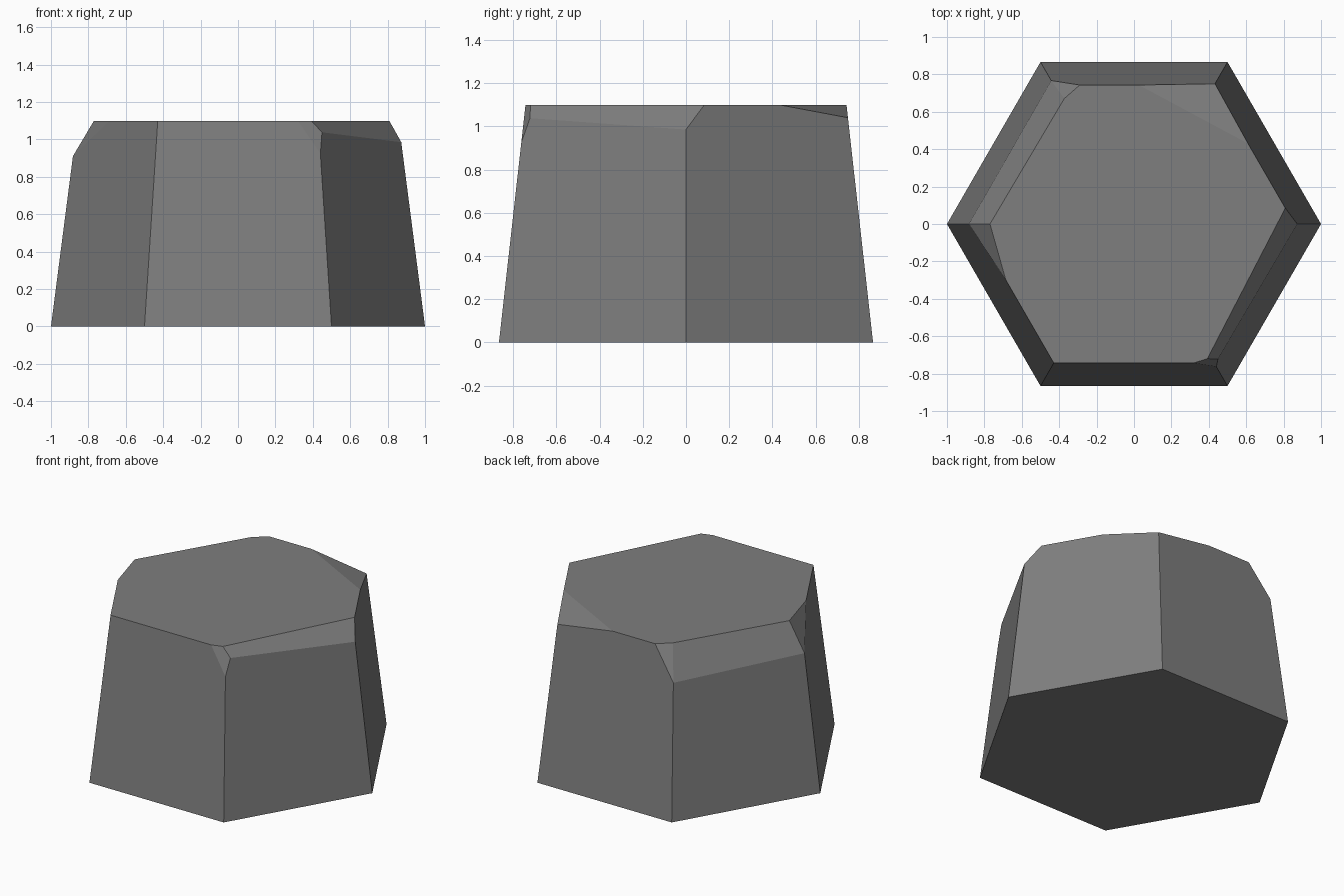
import bpy, bmesh, math
from mathutils import Vector

if "Cube" in bpy.data.objects:
    bpy.data.objects.remove(bpy.data.objects["Cube"])

HEIGHT, TOP_SCALE = 1.10, 0.858

# Tapered six-sided column
bm = bmesh.new()
def ring(r, z):
    return [bm.verts.new((r * math.cos(i * math.pi / 3), r * math.sin(i * math.pi / 3), z))
            for i in range(6)]
low, high = ring(1.0, 0), ring(TOP_SCALE, HEIGHT)
bm.faces.new(low[::-1])
bm.faces.new(high)
for i in range(6):
    j = (i + 1) % 6
    bm.faces.new((low[i], low[j], high[j], high[i]))

def chip(a, b, c):
    """Slice off the material outside the plane through three points and cap it."""
    a, b, c = Vector(a), Vector(b), Vector(c)
    n = (b - a).cross(c - a).normalized()
    if n.dot(Vector((0, 0, 0.5)) - a) > 0:
        n = -n
    bmesh.ops.bisect_plane(bm, geom=bm.verts[:] + bm.edges[:] + bm.faces[:], dist=1e-5,
                           plane_co=a, plane_no=n, clear_outer=True)
    bmesh.ops.holes_fill(bm, edges=[e for e in bm.edges if e.is_boundary], sides=0)

H = HEIGHT
chip((-.883, 0, .91), (-.443, .767, .886), (-.77, 0, H))      # back-left rim
chip((-.443, .767, .886), (-.385, .66, H), (-.29, .743, H))   # back-left corner
chip((-.883, 0, .91), (-.77, 0, H), (-.685, -.30, H))         # left corner
chip((.026, .743, H), (.433, .75, 1.04), (.61, .43, H))       # back-right corner
chip((.809, .085, H), (.873, 0, .985), (.392, -.72, H))       # front-right rim
chip((.44, -.763, .924), (.32, -.743, H), (.392, -.72, H))    # front-right corner

bmesh.ops.recalc_face_normals(bm, faces=bm.faces[:])
mesh = bpy.data.meshes.new("stone_column")
bm.to_mesh(mesh)
bm.free()

stone = bpy.data.materials.new("grey stone")
stone.diffuse_color = (0.21, 0.21, 0.21, 1)
stone.use_nodes = True
stone.node_tree.nodes["Principled BSDF"].inputs["Base Color"].default_value = stone.diffuse_color
mesh.materials.append(stone)
bpy.context.collection.objects.link(bpy.data.objects.new("stone_column", mesh))
